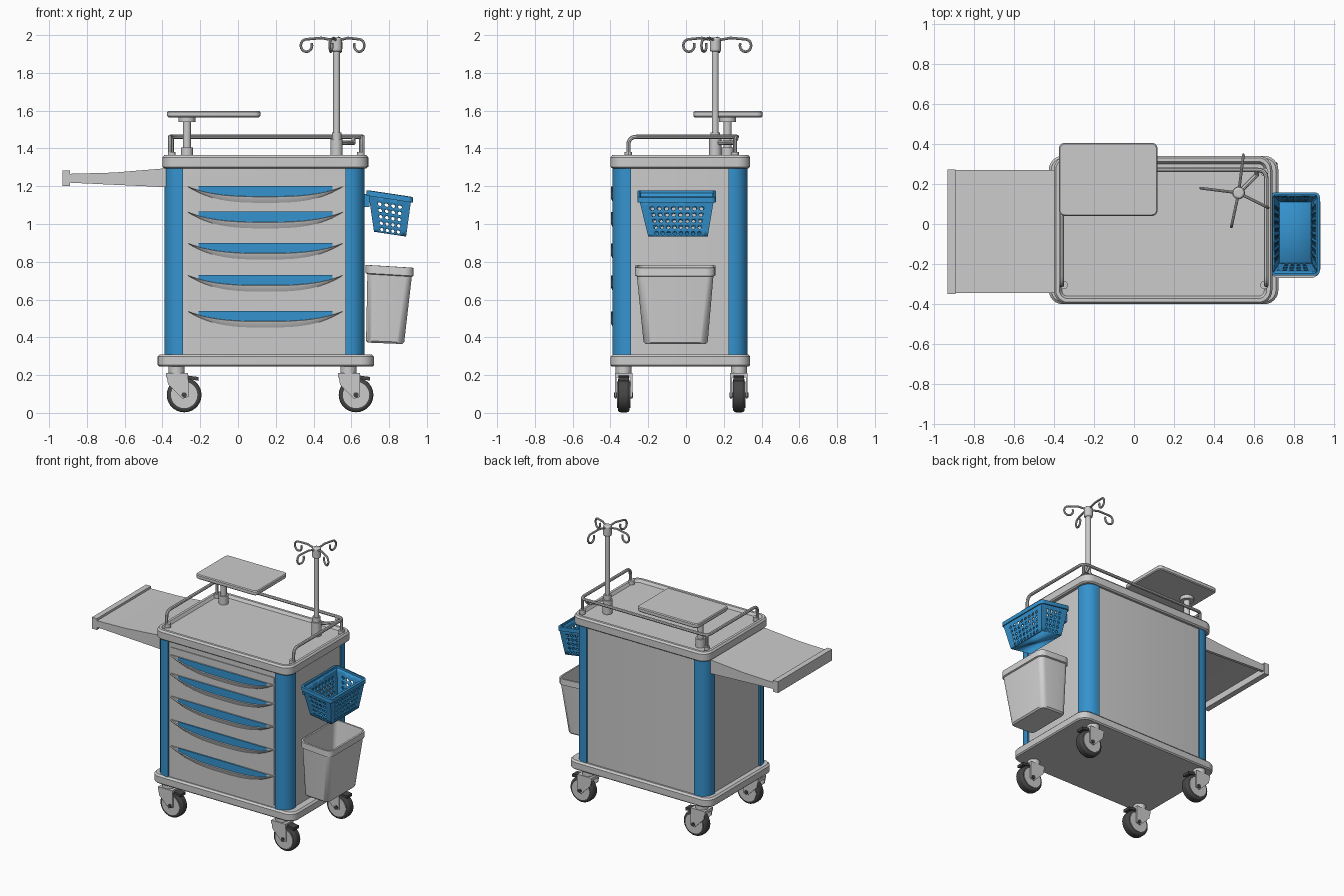
import bpy, bmesh, math
from mathutils import Vector, Matrix

cube = bpy.data.objects.get("Cube")
if cube:
    bpy.data.objects.remove(cube)


def material(name, rgb):
    m = bpy.data.materials.new(name)
    m.use_nodes = True
    m.diffuse_color = (*rgb, 1)
    m.node_tree.nodes["Principled BSDF"].inputs["Base Color"].default_value = (*rgb, 1)
    return m


GREY = material("light grey", (0.6, 0.6, 0.6))
BIN = material("pale grey plastic", (0.66, 0.66, 0.66))
BLUE = material("blue", (0.035, 0.29, 0.62))
DARK = material("dark rubber", (0.06, 0.06, 0.06))


def finish(name, bm, mat):
    bmesh.ops.remove_doubles(bm, verts=bm.verts, dist=0.0002)
    bmesh.ops.recalc_face_normals(bm, faces=bm.faces)
    mesh = bpy.data.meshes.new(name)
    bm.to_mesh(mesh)
    bm.free()
    mesh.materials.append(mat)
    ob = bpy.data.objects.new(name, mesh)
    bpy.context.collection.objects.link(ob)
    return ob


def bridge(name, rings, mat, cap_start=True, cap_end=True, closed=True):
    """Skin a list of point rings."""
    bm = bmesh.new()
    rows = [[bm.verts.new(p) for p in ring] for ring in rings]
    n = len(rows[0])
    for a, b in zip(rows, rows[1:]):
        for i in range(n if closed else n - 1):
            j = (i + 1) % n
            bm.faces.new((a[i], a[j], b[j], b[i]))
    if cap_start:
        bm.faces.new(rows[0])
    if cap_end:
        bm.faces.new(rows[-1])
    return finish(name, bm, mat)


def round_rect(x0, x1, y0, y1, r, z, inset=0, shear=0):
    """Rounded rectangle ring; shear lowers it along x."""
    x0, x1, y0, y1, r = x0 + inset, x1 - inset, y0 + inset, y1 - inset, max(r - inset, 0.004)
    pts = []
    for k, (cx, cy) in enumerate([(x1 - r, y1 - r), (x0 + r, y1 - r), (x0 + r, y0 + r), (x1 - r, y0 + r)]):
        for s in range(7):
            a = (k + s / 6) * math.pi / 2
            x = cx + r * math.cos(a)
            pts.append((x, cy + r * math.sin(a), z - shear * (x - x0)))
    return pts


def slab(name, rect, r, levels, mat):
    """Rounded slab from (inset, z) levels."""
    return bridge(name, [round_rect(*rect, r, z, i) for i, z in levels], mat)


def prism(name, pts, axis, a, b, mat):
    """Extrude a 2D outline along y or z."""
    put = (lambda p, h: (p[0], p[1], h)) if axis == "z" else (lambda p, h: (p[0], h, p[1]))
    return bridge(name, [[put(p, h) for p in pts] for h in (a, b)], mat)


def box(name, x0, x1, y0, y1, z0, z1, mat):
    return prism(name, [(x0, y0), (x1, y0), (x1, y1), (x0, y1)], "z", z0, z1, mat)


def cylinder(name, loc, r, depth, mat, axis="z", bevel=0):
    bm = bmesh.new()
    rot = Matrix.Rotation(math.pi / 2, 4, "X") if axis == "y" else Matrix()
    bmesh.ops.create_cone(bm, cap_ends=True, segments=28, radius1=r, radius2=r, depth=depth,
                          matrix=Matrix.Translation(loc) @ rot)
    ob = finish(name, bm, mat)
    if bevel:
        mod = ob.modifiers.new("rounding", "BEVEL")
        mod.width, mod.segments = bevel, 3
    return ob


def tube(name, pts, r, mat, fillet=0.0):
    """Round bar along a path, with optional rounded corners."""
    pts = [Vector(p) for p in pts]
    path = [pts[0]]
    for a, b, c in zip(pts, pts[1:], pts[2:]):
        if fillet:
            p, q = b + (a - b).normalized() * fillet, b + (c - b).normalized() * fillet
            path += [p.lerp(b, t / 5).lerp(b.lerp(q, t / 5), t / 5) for t in range(6)]
        else:
            path.append(b)
    path.append(pts[-1])
    cu = bpy.data.curves.new(name, "CURVE")
    cu.dimensions, cu.bevel_depth, cu.bevel_resolution, cu.use_fill_caps = "3D", r, 2, True
    sp = cu.splines.new("POLY")
    sp.points.add(len(path) - 1)
    for s, p in zip(sp.points, path):
        s.co = (*p, 1)
    cu.materials.append(mat)
    ob = bpy.data.objects.new(name, cu)
    bpy.context.collection.objects.link(ob)
    bpy.ops.object.select_all(action="DESELECT")
    ob.select_set(True)
    bpy.context.view_layer.objects.active = ob
    bpy.ops.object.convert(target="MESH")


# Cabinet, base and tray top
slab("cabinet", (-0.38, 0.66, -0.38, 0.315), 0.08, [(0, 0.3), (0, 1.3)], GREY)
slab("base", (-0.425, 0.72, -0.4, 0.34), 0.07,
     [(0.008, 0.245), (0, 0.253), (0, 0.298), (0.012, 0.31)], GREY)
slab("tray_top", (-0.4, 0.69, -0.4, 0.34), 0.07,
     [(0.01, 1.295), (0, 1.303), (0, 1.352), (0.01, 1.365), (0.028, 1.365), (0.04, 1.345)], GREY)

# Corner pillars
R, W = 0.08, 0.1
arc = [(R - R * math.cos(a), R - R * math.sin(a)) for a in [i * math.pi / 16 for i in range(9)]]
outline = [(0, W)] + arc + [(W, 0), (W, 0.03), (0.03, W)]
for side, cx, sx in (("right", -0.39, 1), ("left", 0.67, -1)):
    for end, cy, sy in (("front", -0.39, 1), ("back", 0.325, -1)):
        prism(f"{end}_{side}_pillar", [(cx + sx * u, cy + sy * v) for u, v in outline], "z", 0.305, 1.298, BLUE)

# Drawers with blue grip recess and curved lip
tops = [1.2, 1.065, 0.9, 0.73, 0.54, 0.32]
MID, HALF = 0.145, 0.415


def sag(x, depth):
    return depth * (1 - abs((x - MID) / HALF) ** 3)


for n, (top, low) in enumerate(zip(tops, tops[1:]), 1):
    box(f"drawer_front_{n}", MID - HALF, MID + HALF, -0.386, -0.37, low + 0.008, top, GREY)
    xs = [MID + 0.355 * (i / 12 - 1) for i in range(25)]
    prism(f"grip_recess_{n}", [(xs[0], top), (xs[-1], top)] + [(x, top - sag(x, 0.056)) for x in xs[::-1]],
          "y", -0.389, -0.38, BLUE)
    xs = [MID + 0.41 * (i / 14 - 1) for i in range(29)]
    bridge(f"drawer_lip_{n}", [[(x, -0.38, top - sag(x, 0.052)) for x in xs],
                               [(x, -0.398, top - sag(x, 0.056)) for x in xs],
                               [(x, -0.396, top - sag(x, 0.068)) for x in xs],
                               [(x, -0.385, top - sag(x, 0.09)) for x in xs]],
           GREY, False, False, False)
box("drawer_header", MID - HALF, MID + HALF, -0.386, -0.37, 1.208, 1.255, GREY)

# Guard rail
xl, xr, yf, yb, zr = -0.36, 0.66, -0.305, 0.27, 1.462
tube("guard_rail", [(xl, yf, 1.35), (xl, yf, zr), (xl, yb, zr), (xr, yb, zr), (xr, yf, zr), (xr, yf, 1.35)],
     0.011, GREY, 0.045)
for side, x in (("right", xl + 0.01), ("left", xr - 0.01)):
    tube(f"rear_{side}_rail_post", [(x, yb - 0.01, 1.35), (x, yb - 0.01, zr)], 0.01, GREY)
    for y in (yf, yb - 0.01):
        cylinder(f"{side}_rail_foot", (x, y, 1.365), 0.02, 0.03, GREY)

# Raised table on a post
px, py = -0.27, 0.22
slab("raised_table", (-0.375, 0.118, 0.04, 0.405), 0.03,
     [(0.006, 1.565), (0, 1.571), (0, 1.592), (0.006, 1.598)], GREY)
cylinder("table_post", (px, py, 1.455), 0.021, 0.23, GREY)
cylinder("table_post_collar", (px, py, 1.375), 0.032, 0.06, GREY)
cylinder("table_post_head", (px, py, 1.553), 0.045, 0.026, GREY)

# Drip stand with four hooked arms
sx, sy = 0.522, 0.155
cylinder("stand_pole", (sx, sy, 1.66), 0.018, 0.6, GREY)
cylinder("stand_foot", (sx, sy, 1.4), 0.032, 0.1, GREY)
cylinder("stand_collar", (sx, sy, 1.465), 0.025, 0.04, GREY)
cylinder("stand_head", (sx, sy, 1.95), 0.029, 0.075, GREY, bevel=0.01)
tube("stand_brace", [(sx, sy, 1.43), (sx + 0.09, sy + 0.09, 1.43), (sx + 0.09, yb, 1.455)], 0.012, GREY)
for n, (dx, dy) in enumerate([(-0.16, 0.02), (0.12, -0.06), (-0.03, -0.14), (0.02, 0.16)], 1):
    d = Vector((dx, dy, 0))
    u, c = d.normalized(), Vector((sx, sy, 1.945)) + d
    ring = [c + u * 0.03 * math.sin(a) + Vector((0, 0, 0.033 * math.cos(a)))
            for a in [i * math.pi / 8 for i in range(14)]]
    tube(f"stand_hook_{n}", [(sx, sy, 1.97), Vector((sx, sy, 1.985)) + d * 0.5] + ring, 0.007, GREY)

# Pull-out side shelf: sloping top plate, skirts and end lip
SLOPE = [(-0.92, 1.265), (-0.66, 1.272), (-0.38, 1.295), (-0.38, 1.275), (-0.66, 1.252), (-0.92, 1.245)]
SKIRT = SLOPE[:3] + [(-0.38, 1.195), (-0.92, 1.22)]
prism("shelf_plate", SLOPE, "y", -0.345, 0.27, GREY)
prism("shelf_front_skirt", SKIRT, "y", -0.345, -0.325, GREY)
prism("shelf_back_skirt", SKIRT, "y", 0.25, 0.27, GREY)
box("shelf_end_lip", -0.93, -0.89, -0.348, 0.273, 1.2, 1.282, GREY)

# Waste bin
top, bottom = (0.675, 0.93, -0.27, 0.155), (0.678, 0.88, -0.225, 0.115)
bridge("waste_bin", [round_rect(*bottom, 0.035, 0.372, 0.01, 0.04), round_rect(*bottom, 0.04, 0.382, 0, 0.04),
                     round_rect(*top, 0.045, 0.735, 0.01, 0.06), round_rect(*top, 0.05, 0.74, 0, 0.06),
                     round_rect(*top, 0.05, 0.783, 0, 0.06), round_rect(*top, 0.05, 0.783, 0.012, 0.06),
                     round_rect(*bottom, 0.04, 0.39, 0.012, 0.04)], BIN)

# Perforated basket: four walls of round-holed cells, floor and rim
SHEAR = 0.15
top, bottom = (0.69, 0.917, -0.248, 0.148), (0.72, 0.89, -0.2, 0.115)


def corners(rect, z):
    x0, x1, y0, y1 = rect
    return [Vector((x, y, z - SHEAR * (x - 0.68))) for x, y in ((x0, y0), (x1, y0), (x1, y1), (x0, y1))]


hi, lo = corners(top, 1.165), corners(bottom, 0.965)
EDGE = [(1, 0), (1, 1), (0, 1), (-1, 1), (-1, 0), (-1, -1), (0, -1), (1, -1)]
bm = bmesh.new()
for w in range(4):
    k, cols, rows = (w + 1) % 4, (6, 10)[w % 2], 6
    for i in range(cols):
        for j in range(rows):
            def at(a, b):
                s, t = (i + 0.5 + a / 2) / cols, (j + 0.5 + b / 2) / rows
                return bm.verts.new(lo[w].lerp(lo[k], s).lerp(hi[w].lerp(hi[k], s), t))
            outer = [at(*e) for e in EDGE]
            if j == rows - 1 or i in (0, cols - 1):
                bm.faces.new(outer)
                continue
            hole = [at(0.62 * math.cos(m * math.pi / 4), 0.62 * math.sin(m * math.pi / 4)) for m in range(8)]
            for m in range(8):
                q = (m + 1) % 8
                bm.faces.new((outer[m], outer[q], hole[q], hole[m]))
bm.faces.new([bm.verts.new(p) for p in lo])
basket = finish("basket", bm, BLUE)
basket.modifiers.new("wall", "SOLIDIFY").thickness = 0.007
rim = (0.68, 0.927, -0.258, 0.158)
levels = [(0.014, 1.15), (0, 1.15), (0, 1.178), (0.014, 1.178), (0.014, 1.15)]
bridge("basket_rim", [round_rect(*rim, 0.025, z, i, SHEAR) for i, z in levels], BLUE, False, False)
box("basket_bracket", 0.655, 0.695, -0.2, 0.1, 1.09, 1.16, BLUE)

# Swivel casters
for side, cx in (("right", -0.325), ("left", 0.585)):
    for end, cy in (("front", -0.33), ("back", 0.28)):
        tag, wx, wz = f"{end}_{side}", cx + 0.04, 0.095
        cylinder(f"{tag}_caster_mount", (cx, cy, 0.225), 0.042, 0.045, GREY)
        cylinder(f"{tag}_tyre", (wx, cy, wz), 0.092, 0.062, DARK, "y", 0.015)
        cylinder(f"{tag}_hub", (wx, cy, wz), 0.07, 0.07, GREY, "y")
        cylinder(f"{tag}_axle", (wx, cy, wz), 0.014, 0.1, DARK, "y")
        box(f"{tag}_fork_bridge", cx - 0.055, cx + 0.06, cy - 0.046, cy + 0.046, 0.188, 0.21, GREY)
        fork = [(-0.055, 0.21), (0.06, 0.21), (0.062, 0.17), (0.062, 0.085), (0.03, 0.075), (-0.045, 0.15)]
        for s in (-1, 1):
            prism(f"{tag}_fork_plate", [(cx + u, z) for u, z in fork], "y", cy + s * 0.037, cy + s * 0.046, GREY)
        prism(f"{tag}_brake_pedal", [(cx + 0.04, 0.2), (cx + 0.115, 0.19), (cx + 0.115, 0.17), (cx + 0.04, 0.185)],
              "y", cy - 0.028, cy + 0.028, DARK)

# Smooth shading with crisp edges
bpy.ops.object.select_all(action="DESELECT")
for ob in bpy.context.collection.objects:
    if ob.type == "MESH":
        ob.select_set(True)
        bpy.context.view_layer.objects.active = ob
bpy.ops.object.shade_smooth_by_angle(angle=math.radians(35))
